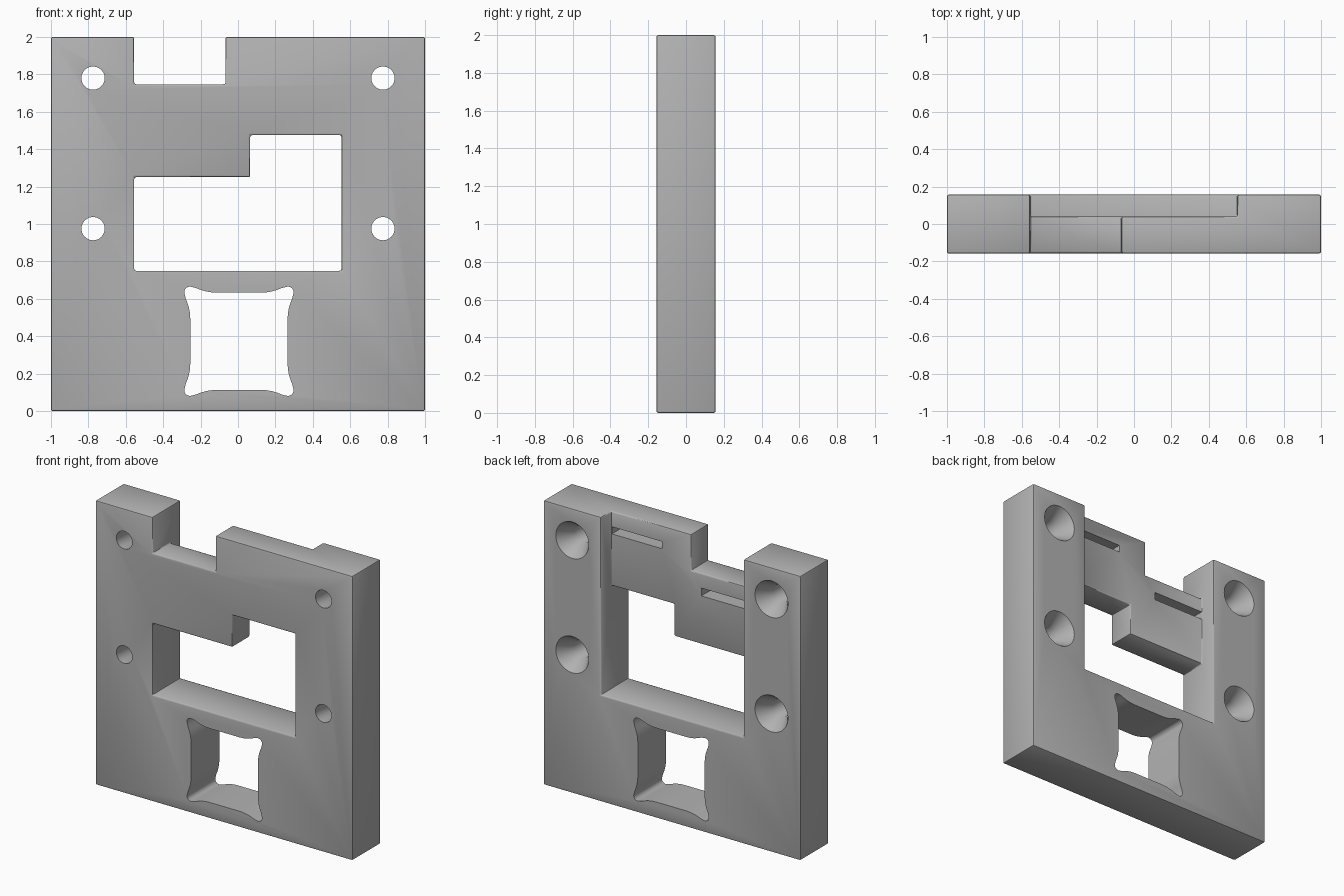
import bpy, bmesh, math

cube = bpy.data.objects.get("Cube")
if cube:
    bpy.data.objects.remove(cube, do_unlink=True)

HALF = 0.157      # half thickness of the plate
RECESS = 0.04     # depth position of the rear recess floor
LEFT, RIGHT = 0.553, -0.555

grey = bpy.data.materials.new("plain grey")
grey.use_nodes = True
colour = (0.45, 0.45, 0.45, 1)
grey.diffuse_color = colour
grey.node_tree.nodes["Principled BSDF"].inputs["Base Color"].default_value = colour


def new_object(name, bm):
    bmesh.ops.recalc_face_normals(bm, faces=bm.faces)
    mesh = bpy.data.meshes.new(name)
    bm.to_mesh(mesh)
    bm.free()
    mesh.materials.append(grey)
    obj = bpy.data.objects.new(name, mesh)
    bpy.context.collection.objects.link(obj)
    return obj


def prism(name, outline, y0, y1):
    """Extrude an x/z outline from y0 to y1."""
    bm = bmesh.new()
    face = bm.faces.new([bm.verts.new((x, y0, z)) for x, z in outline])
    ext = bmesh.ops.extrude_face_region(bm, geom=[face])
    moved = [v for v in ext["geom"] if isinstance(v, bmesh.types.BMVert)]
    bmesh.ops.translate(bm, verts=moved, vec=(0, y1 - y0, 0))
    return new_object(name, bm)


def box(name, x0, x1, z0, z1, y0, y1):
    return prism(name, [(x0, z0), (x1, z0), (x1, z1), (x0, z1)], y0, y1)


def ring(x, z, r, n=48):
    return [(x + r * math.cos(2 * math.pi * i / n),
             z + r * math.sin(2 * math.pi * i / n)) for i in range(n)]


def screw_hole(x, z):
    """Straight hole that widens to a countersink at the rear."""
    bm = bmesh.new()
    rows = []
    for y, r in ((-0.3, 0.062), (HALF - 0.11, 0.062), (HALF, 0.128), (0.3, 0.128)):
        rows.append([bm.verts.new((px, y, pz)) for px, pz in ring(x, z, r)])
    for a, b in zip(rows, rows[1:]):
        for i in range(len(a)):
            j = (i + 1) % len(a)
            bm.faces.new((a[i], a[j], b[j], b[i]))
    bm.faces.new(rows[0])
    bm.faces.new(rows[-1])
    return new_object("screw_hole_cutter", bm)


def cut(target, cutter):
    mod = target.modifiers.new(cutter.name, "BOOLEAN")
    mod.operation = "DIFFERENCE"
    mod.solver = "EXACT"
    mod.object = cutter
    cutter.hide_render = True
    cutters.append(cutter)


cutters = []
plate = box("mounting_plate", -1, 1, 0, 2, -HALF, HALF)

# rear recess, stepped window and top notch
cut(plate, box("recess_cutter", RIGHT, LEFT, 0.75, 2.2, RECESS, 0.4))
cut(plate, prism("window_cutter", [(RIGHT, 0.75), (LEFT, 0.75), (LEFT, 1.475),
                                   (0.065, 1.475), (0.065, 1.25), (RIGHT, 1.25)], -0.4, 0.4))
cut(plate, box("notch_cutter", RIGHT, -0.067, 1.747, 2.2, -0.4, 0.4))

# merge flat areas, then soften the edges
flat = plate.modifiers.new("flatten", "DECIMATE")
flat.decimate_type = "DISSOLVE"
flat.angle_limit = math.radians(1)
soft = plate.modifiers.new("soft_edges", "BEVEL")
soft.width = 0.01
soft.segments = 2
soft.limit_method = "ANGLE"

# countersunk screw holes
for x in (-0.775, 0.775):
    for z in (0.975, 1.78):
        cut(plate, screw_hole(x, z))

# narrow slots in the recess floor
cut(plate, box("upper_slot_cutter", 0.16, LEFT - 0.005, 1.84, 1.89, RECESS - 0.14, 0.1))
cut(plate, box("lower_slot_cutter", RIGHT + 0.005, -0.147, 1.59, 1.645, RECESS - 0.14, 0.1))

# square socket with flared, rounded corner reliefs
flare = [(0.26, 0.12), (0.262, 0.15), (0.267, 0.178), (0.275, 0.205), (0.285, 0.23)]
ear = [(0.262 + 0.03 * math.cos(math.radians(a)), 0.262 + 0.03 * math.sin(math.radians(a)))
       for a in range(-15, 106, 12)]
corner = flare + ear + [(z, x) for x, z in reversed(flare)]
outline = []
for turn in range(4):
    outline += corner
    corner = [(-z, x) for x, z in corner]
cut(plate, prism("socket_cutter", [(x + 0.005, z + 0.373) for x, z in outline], -0.4, 0.4))

# bake the cuts and drop the cutters
bpy.context.view_layer.update()
result = bpy.data.meshes.new_from_object(plate.evaluated_get(bpy.context.evaluated_depsgraph_get()))
plate.modifiers.clear()
plate.data = result
result.materials.clear()
result.materials.append(grey)
for c in cutters:
    bpy.data.objects.remove(c, do_unlink=True)

bpy.ops.object.select_all(action="DESELECT")
plate.select_set(True)
bpy.context.view_layer.objects.active = plate
bpy.ops.object.shade_smooth_by_angle(angle=math.radians(35))
